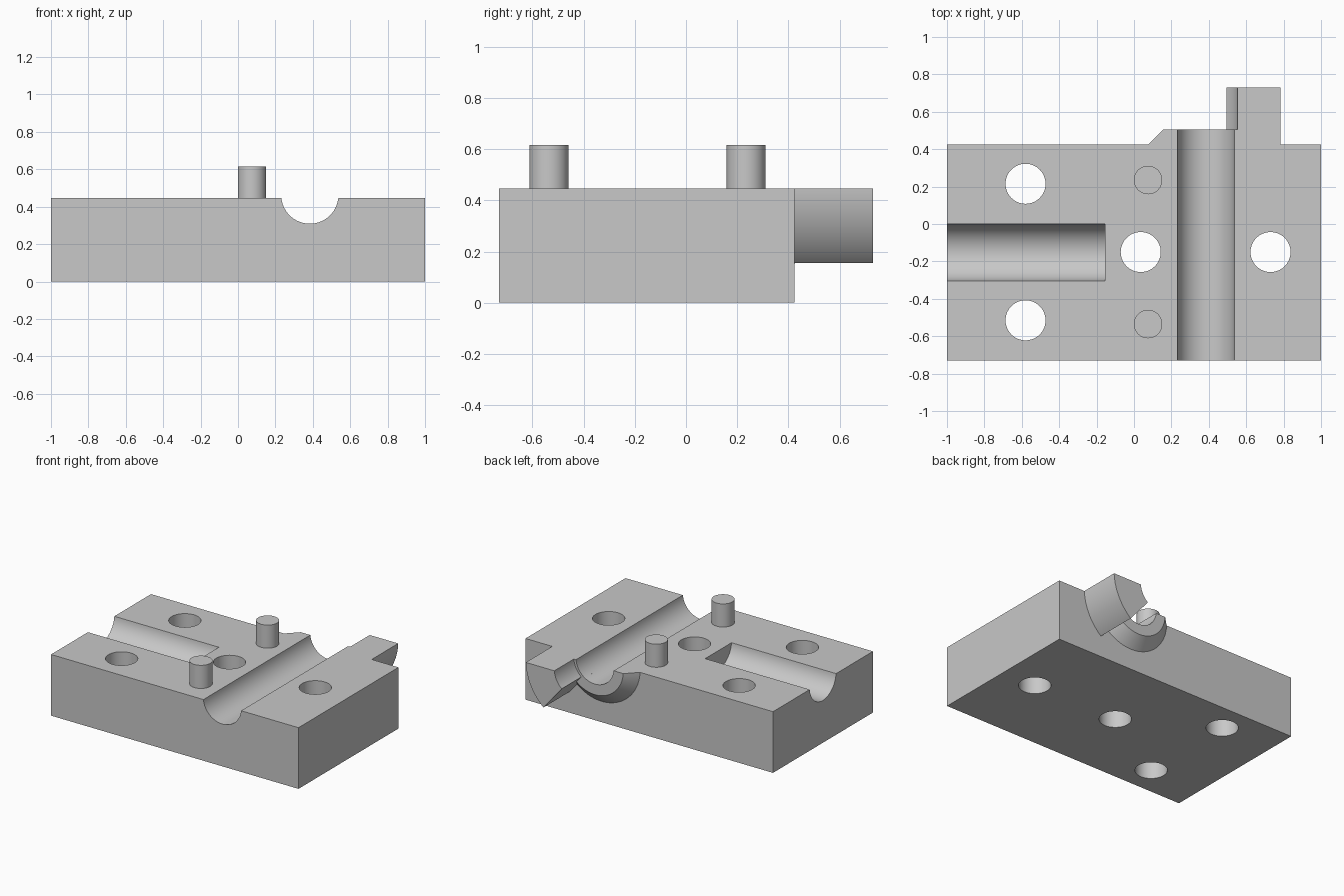
import bpy, bmesh
from math import sin, cos, asin, pi, radians
from mathutils import Matrix, Vector

if "Cube" in bpy.data.objects:
    bpy.data.objects.remove(bpy.data.objects["Cube"])

TOP = 0.447                     # flat top of the block
FRONT, BACK = -0.73, 0.424
AXIS_X, AXIS_Z = 0.384, 0.462   # axis of the long groove
GROOVE_R = 0.153

steel = bpy.data.materials.new("plain grey")
steel.use_nodes = True
grey = (0.58, 0.58, 0.58, 1)
steel.diffuse_color = grey
steel.node_tree.nodes["Principled BSDF"].inputs["Base Color"].default_value = grey


def add_object(name, bm):
    bmesh.ops.recalc_face_normals(bm, faces=bm.faces)
    mesh = bpy.data.meshes.new(name)
    bm.to_mesh(mesh)
    bm.free()
    mesh.materials.append(steel)
    obj = bpy.data.objects.new(name, mesh)
    bpy.context.collection.objects.link(obj)
    return obj


def activate(obj):
    bpy.ops.object.select_all(action='DESELECT')
    obj.select_set(True)
    bpy.context.view_layer.objects.active = obj


def smooth(obj):
    activate(obj)
    bpy.ops.object.shade_smooth_by_angle(angle=radians(30))


def cylinder(name, start, end, radius):
    start, end = Vector(start), Vector(end)
    axis = end - start
    turn = axis.to_track_quat('Z', 'Y').to_matrix().to_4x4()
    bm = bmesh.new()
    bmesh.ops.create_cone(bm, cap_ends=True, segments=64, radius1=radius,
                          radius2=radius, depth=axis.length,
                          matrix=Matrix.Translation((start + end) / 2) @ turn)
    return add_object(name, bm)


def arc(radius, first, last, y, count=40):
    """Points below the groove axis, from angle first to last."""
    steps = [first + (last - first) * i / count for i in range(count + 1)]
    return [(AXIS_X + radius * cos(a), y, AXIS_Z - radius * sin(a)) for a in steps]


def top_angle(radius):
    """Angle below the axis where an arc meets the flat top."""
    return asin((AXIS_Z - TOP) / radius)


def ring_sector(name, inner, outer_front, outer_back, y0, y1, last=None):
    """Solid between an inner and an outer arc; last=None gives a half ring."""
    bm = bmesh.new()
    rows = []
    for radius, y in ((inner, y0), (outer_front, y0), (outer_back, y1), (inner, y1)):
        first = top_angle(radius)
        stop = pi - first if last is None else last
        rows.append([bm.verts.new(p) for p in arc(radius, first, stop, y)])
    for a, b in zip(rows, rows[1:] + rows[:1]):
        for i in range(len(a) - 1):
            bm.faces.new((a[i], a[i + 1], b[i + 1], b[i]))
    for end in (0, -1):
        bm.faces.new([row[end] for row in rows])
    smooth(add_object(name, bm))


# Main block
bm = bmesh.new()
bmesh.ops.create_cube(bm, size=1)
bmesh.ops.scale(bm, vec=(2, BACK - FRONT, TOP), verts=bm.verts)
bmesh.ops.translate(bm, vec=(0, (FRONT + BACK) / 2, TOP / 2), verts=bm.verts)
block = add_object("block", bm)

# Two grooves and four through holes
cutters = [
    cylinder("long_groove_cutter", (AXIS_X, -1, AXIS_Z), (AXIS_X, 1, AXIS_Z), GROOVE_R),
    cylinder("short_groove_cutter", (-1.2, -0.152, AXIS_Z), (-0.155, -0.152, AXIS_Z), GROOVE_R),
]
for x, y in ((-0.58, 0.215), (-0.58, -0.515), (0.036, -0.15), (0.73, -0.15)):
    cutters.append(cylinder("hole_cutter", (x, y, -0.2), (x, y, 0.8), 0.107))
for cutter in cutters:
    cutter.hide_render = True
    cut = block.modifiers.new("cut", 'BOOLEAN')
    cut.operation = 'DIFFERENCE'
    cut.solver = 'EXACT'
    cut.object = cutter
    activate(block)
    bpy.ops.object.modifier_apply(modifier=cut.name)
    bpy.data.objects.remove(cutter)
smooth(block)

# Locating pins
for name, y in (("front_pin", -0.535), ("back_pin", 0.235)):
    smooth(cylinder(name, (0.075, y, TOP - 0.02), (0.075, y, 0.616), 0.076))

# Tapered half collar around the groove mouth, and the longer lug beside it
ring_sector("tapered_collar", GROOVE_R, 0.31, 0.23, BACK, 0.504)
ring_sector("back_lug", 0.17, 0.40, 0.40, BACK, 0.73, last=radians(50))
